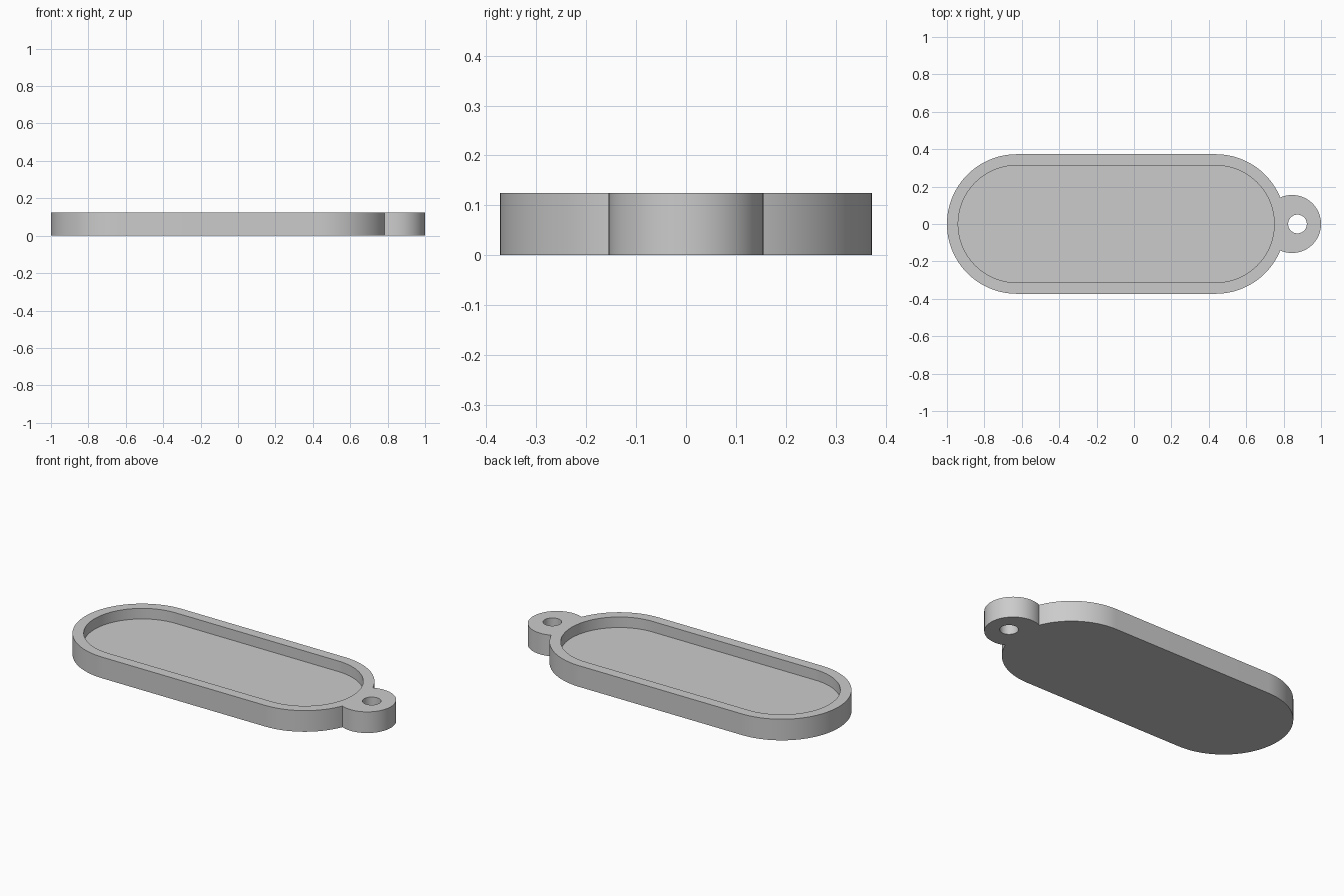
import bpy, bmesh, math

if "Cube" in bpy.data.objects:
    bpy.data.objects.remove(bpy.data.objects["Cube"])

H = 0.125                     # total height
XL, XR, R = -0.627, 0.437, 0.373   # body arc centres and radius
RP = 0.313                    # pocket radius
LX, LR = 0.845, 0.155         # lug centre and radius
HX, HR = 0.874, 0.05          # hole centre and radius
FLOOR = 0.0625


def arc(cx, r, a0, a1, n):
    return [(cx + r * math.cos(a0 + (a1 - a0) * i / n),
             r * math.sin(a0 + (a1 - a0) * i / n)) for i in range(n + 1)]


def prism(name, outline, z0, z1):
    bm = bmesh.new()
    face = bm.faces.new([bm.verts.new((x, y, z0)) for x, y in outline])
    ext = bmesh.ops.extrude_face_region(bm, geom=[face])
    for v in ext["geom"]:
        if isinstance(v, bmesh.types.BMVert):
            v.co.z = z1
    bmesh.ops.recalc_face_normals(bm, faces=bm.faces[:])
    mesh = bpy.data.meshes.new(name)
    bm.to_mesh(mesh)
    bm.free()
    obj = bpy.data.objects.new(name, mesh)
    bpy.context.collection.objects.link(obj)
    return obj


# Outline of the rounded body merged with the round lug
d = LX - XR
a = (d * d + R * R - LR * LR) / (2 * d)
h = math.sqrt(R * R - a * a)
body_ang, lug_ang = math.atan2(h, a), math.atan2(h, a - d)
half = math.pi / 2
outline = (arc(LX, LR, -lug_ang, lug_ang, 64)
           + arc(XR, R, body_ang, half, 32)[1:]
           + arc(XL, R, half, 3 * half, 64)
           + arc(XR, R, -half, -body_ang, 32)[:-1])
tray = prism("tag_tray", outline, 0, H)

# Recessed pocket and hanging hole
pocket = prism("pocket_cutter",
               arc(XR, RP, -half, half, 64) + arc(XL, RP, half, 3 * half, 64),
               FLOOR, H + 0.1)
hole = prism("hole_cutter", arc(HX, HR, 0, 2 * math.pi, 48)[:-1], -0.1, H + 0.1)
for cutter in (pocket, hole):
    mod = tray.modifiers.new(cutter.name, "BOOLEAN")
    mod.operation = "DIFFERENCE"
    mod.solver = "EXACT"
    mod.object = cutter
    bpy.context.view_layer.objects.active = tray
    bpy.ops.object.modifier_apply(modifier=mod.name)
    bpy.data.objects.remove(cutter)

# Single grey colour, smooth curved walls
grey = bpy.data.materials.new("light grey")
grey.diffuse_color = (0.6, 0.6, 0.6, 1)
grey.use_nodes = True
grey.node_tree.nodes["Principled BSDF"].inputs["Base Color"].default_value = grey.diffuse_color
tray.data.materials.clear()
tray.data.materials.append(grey)
for p in tray.data.polygons:
    p.material_index = 0
bpy.ops.object.select_all(action="DESELECT")
tray.select_set(True)
bpy.context.view_layer.objects.active = tray
bpy.ops.object.shade_smooth_by_angle(angle=math.radians(30))
